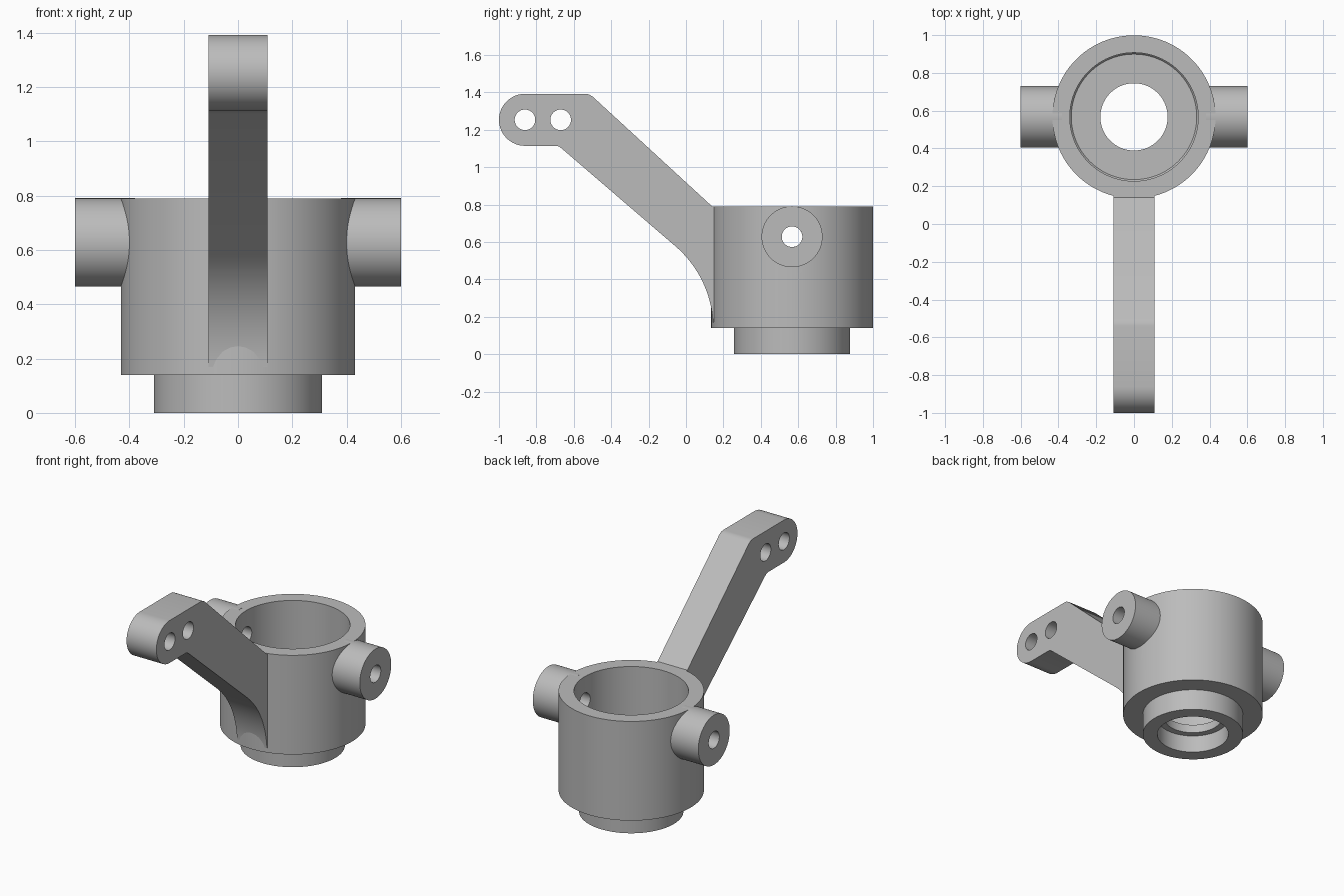
import bpy, bmesh, math
from mathutils import Matrix, Vector

if "Cube" in bpy.data.objects:
    bpy.data.objects.remove(bpy.data.objects["Cube"], do_unlink=True)

CY = 0.567          # hub axis
PIN_Z = 0.628       # trunnion axis height
ARM_HALF = 0.108

metal = bpy.data.materials.new("grey_metal")
metal.use_nodes = True
grey = (0.5, 0.5, 0.5, 1)
metal.diffuse_color = grey
metal.node_tree.nodes["Principled BSDF"].inputs["Base Color"].default_value = grey


def finish(bm, name):
    bmesh.ops.recalc_face_normals(bm, faces=bm.faces)
    mesh = bpy.data.meshes.new(name)
    bm.to_mesh(mesh)
    bm.free()
    mesh.materials.append(metal)
    obj = bpy.data.objects.new(name, mesh)
    bpy.context.collection.objects.link(obj)
    return obj


def lathe(name, profile, matrix, steps=96):
    """Revolve a closed (radius, height) outline into a ring."""
    bm = bmesh.new()
    rings = []
    for i in range(steps):
        a = 2 * math.pi * i / steps
        rings.append([bm.verts.new(matrix @ Vector((r * math.cos(a), r * math.sin(a), h)))
                      for r, h in profile])
    n = len(profile)
    for i in range(steps):
        a, b = rings[i], rings[(i + 1) % steps]
        for j in range(n):
            k = (j + 1) % n
            bm.faces.new((a[j], b[j], b[k], a[k]))
    return finish(bm, name)


def bore(obj, y, z, radius=0.055):
    """Drill a round hole along x."""
    bm = bmesh.new()
    bmesh.ops.create_cone(bm, cap_ends=True, segments=48, radius1=radius, radius2=radius,
                          depth=3, matrix=Matrix.Translation((0, y, z)) @ Matrix.Rotation(math.pi / 2, 4, 'Y'))
    cutter = finish(bm, "bore_cutter")
    cutter.hide_render = True
    mod = obj.modifiers.new("bore", 'BOOLEAN')
    mod.operation, mod.solver, mod.object = 'DIFFERENCE', 'EXACT', cutter
    bpy.context.view_layer.objects.active = obj
    bpy.ops.object.modifier_apply(modifier=mod.name)
    bpy.data.objects.remove(cutter, do_unlink=True)


# Hub: stepped cup with a bearing seat above and below
hub = lathe("hub", [(0.432, 0.79), (0.432, 0.14), (0.31, 0.14), (0.31, 0), (0.22, 0),
                    (0.22, 0.115), (0.178, 0.115), (0.178, 0.17), (0.332, 0.17),
                    (0.34, 0.18), (0.34, 0.79)], Matrix.Translation((0, CY, 0)))
bore(hub, CY, PIN_Z)
parts = [hub]

# Hollow trunnions on both sides
for side, name in ((1, "left_trunnion"), (-1, "right_trunnion")):
    turn = Matrix.Translation((0, CY, PIN_Z)) @ Matrix.Rotation(side * math.pi / 2, 4, 'Y')
    parts.append(lathe(name, [(0.163, 0.38), (0.163, 0.6), (0.055, 0.6), (0.055, 0.38)], turn, 64))

# Steering arm: side outline with round tip and a fillet into the hub
tip_y, tip_z, tip_r = -0.861, 1.253, 0.139
outline = [(tip_y + tip_r * math.cos(a), tip_z + tip_r * math.sin(a))
           for a in (math.pi * (1.5 - i / 32) for i in range(33))]
outline += [(-0.54, 1.392), (-0.52, 1.389), (-0.5, 1.378), (0.14, 0.79), (0.19, 0.788), (0.19, 0.18)]
fillet = [(0.145, 0.18), (-0.01, 0.54), (-0.08, 0.59)]
p0, p1, p2, p3 = map(Vector, ((0.145, 0.17), (0.135, 0.32), (0.07, 0.47), (-0.06, 0.58)))
for i in range(17):
    t = i / 16
    p = p0 * (1 - t)**3 + p1 * 3 * t * (1 - t)**2 + p2 * 3 * t * t * (1 - t) + p3 * t**3
    outline.append(tuple(p))
outline += [(-0.665, 1.1), (-0.678, 1.11), (-0.695, 1.114)]

bm = bmesh.new()
face = bm.faces.new([bm.verts.new((-ARM_HALF, y, z)) for y, z in outline])
side = bmesh.ops.extrude_face_region(bm, geom=[face])
bmesh.ops.translate(bm, vec=(2 * ARM_HALF, 0, 0),
                    verts=[v for v in side["geom"] if isinstance(v, bmesh.types.BMVert)])
arm = finish(bm, "steering_arm")
for y in (tip_y, -0.67):
    bore(arm, y, tip_z)
parts.append(arm)

# Smooth the round walls and keep the rims sharp
bpy.ops.object.select_all(action='DESELECT')
for part in parts:
    part.select_set(True)
bpy.context.view_layer.objects.active = hub
bpy.ops.object.shade_smooth_by_angle(angle=math.radians(30))
